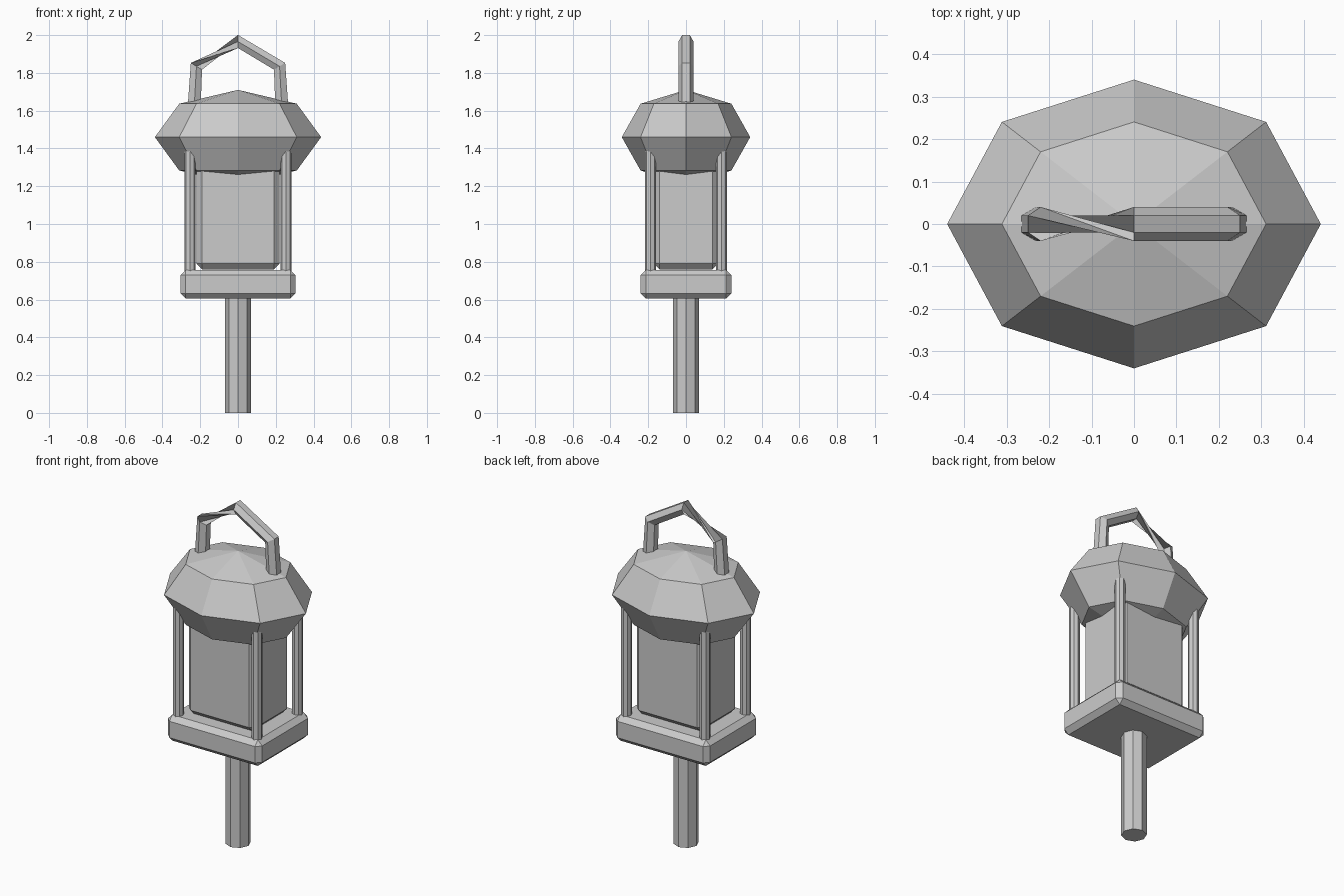
import bpy, bmesh, math
from mathutils import Vector, Matrix

cube = bpy.data.objects.get("Cube")
if cube:
    bpy.data.objects.remove(cube, do_unlink=True)

grey = bpy.data.materials.new("light_grey")
grey.use_nodes = True
colour = (0.6, 0.6, 0.6, 1)
grey.diffuse_color = colour
for node in grey.node_tree.nodes:
    if node.type == 'BSDF_PRINCIPLED':
        node.inputs["Base Color"].default_value = colour


def finish(name, bm):
    bmesh.ops.recalc_face_normals(bm, faces=bm.faces)
    mesh = bpy.data.meshes.new(name)
    bm.to_mesh(mesh)
    bm.free()
    mesh.materials.append(grey)
    obj = bpy.data.objects.new(name, mesh)
    bpy.context.collection.objects.link(obj)
    return obj


def chamfered_box(name, half_x, half_y, z0, z1, chamfer):
    bm = bmesh.new()
    size = Matrix.Diagonal((2 * half_x, 2 * half_y, z1 - z0, 1))
    bmesh.ops.create_cube(bm, size=1, matrix=Matrix.Translation((0, 0, (z0 + z1) / 2)) @ size)
    bmesh.ops.bevel(bm, geom=bm.edges[:], offset=chamfer, segments=1,
                    affect='EDGES', profile=0.5)
    return finish(name, bm)


def rod(name, x, y, z0, z1, radius):
    bm = bmesh.new()
    bmesh.ops.create_cone(bm, cap_ends=True, segments=8, radius1=radius, radius2=radius,
                          depth=z1 - z0, matrix=Matrix.Translation((x, y, (z0 + z1) / 2)))
    return finish(name, bm)


# Stem, base tray and inner lamp body
rod("stem", 0, 0, 0, 0.62, 0.068)
chamfered_box("base", 0.305, 0.24, 0.605, 0.757, 0.028)
chamfered_box("lamp_body", 0.22, 0.17, 0.76, 1.4, 0.03)

# Four corner posts
for side, sx in (("left", 1), ("right", -1)):
    for end, sy in (("front", -1), ("back", 1)):
        rod(f"{end}_{side}_post", sx * 0.254, sy * 0.188, 0.7, 1.45, 0.029)

# Faceted oval cap
bm = bmesh.new()
bmesh.ops.create_uvsphere(bm, u_segments=8, v_segments=4, radius=1)
bmesh.ops.transform(bm, verts=bm.verts, matrix=Matrix.Translation((0, 0, 1.46))
                    @ Matrix.Diagonal((0.44, 0.34, 0.25, 1)))
finish("cap", bm)

# Hexagonal carrying handle, with a half turn in the segment right of the peak
path = [Vector(p) for p in ((-0.233, 0, 1.6), (-0.22, 0, 1.835), (0, 0, 1.966),
                            (0.22, 0, 1.835), (0.233, 0, 1.6))]
bm = bmesh.new()
rings = []
for i, p in enumerate(path):
    into = (p - path[i - 1]).normalized() if i else Vector()
    out = (path[i + 1] - p).normalized() if i < len(path) - 1 else Vector()
    tangent = (into + out).normalized()
    outward = Vector((-tangent.z, 0, tangent.x))
    ring = []
    for k in range(6):
        a = math.radians(60 * k)
        ring.append(bm.verts.new(p + 0.04 * (Vector((0, math.cos(a), 0)) + outward * math.sin(a))))
    rings.append(ring)
for i in range(len(rings) - 1):
    shift = 3 if i == 1 else 0
    for k in range(6):
        bm.faces.new((rings[i][k], rings[i][(k + 1) % 6],
                      rings[i + 1][(k + 1 + shift) % 6], rings[i + 1][(k + shift) % 6]))
bm.faces.new(rings[0])
bm.faces.new(rings[-1])
finish("handle", bm)
